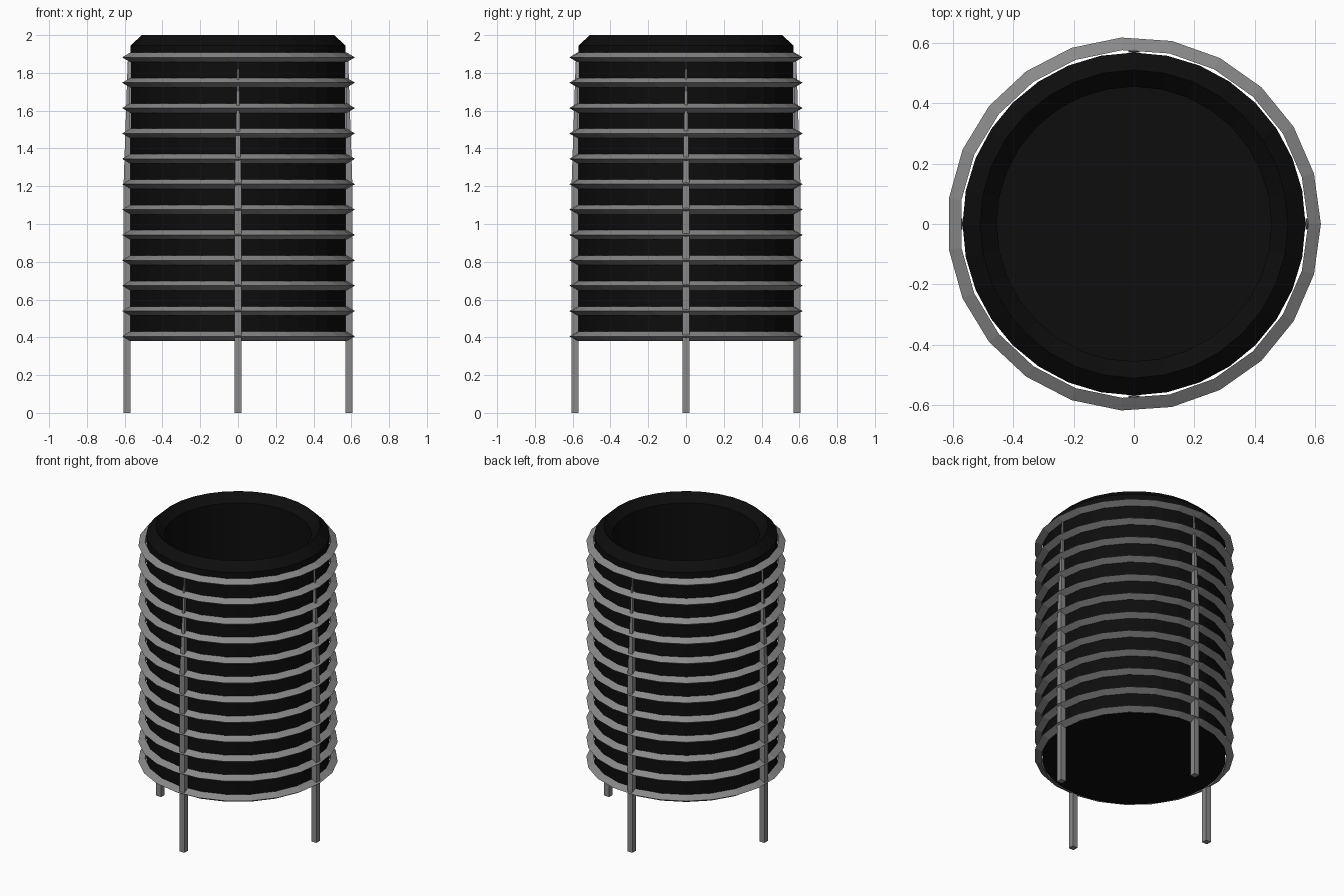
import bpy, bmesh
from math import cos, sin, pi

if "Cube" in bpy.data.objects:
    bpy.data.objects.remove(bpy.data.objects["Cube"])


def material(name, value):
    m = bpy.data.materials.new(name)
    m.diffuse_color = (value, value, value, 1)
    m.use_nodes = True
    m.node_tree.nodes["Principled BSDF"].inputs["Base Color"].default_value = m.diffuse_color
    return m


black = material("black", 0.004)
metal = material("dark_metal", 0.25)


def add_object(name, bm, mat):
    bmesh.ops.recalc_face_normals(bm, faces=bm.faces)
    me = bpy.data.meshes.new(name)
    bm.to_mesh(me)
    bm.free()
    me.materials.append(mat)
    ob = bpy.data.objects.new(name, me)
    bpy.context.collection.objects.link(ob)
    return ob


def lathe(name, profile, sides, mat, closed=False):
    """Revolve (radius, z) points; open profiles get end caps."""
    bm = bmesh.new()
    rows = [[bm.verts.new((r * cos(2 * pi * i / sides), r * sin(2 * pi * i / sides), z))
             for i in range(sides)] for r, z in profile]
    pairs = list(zip(rows, rows[1:]))
    if closed:
        pairs.append((rows[-1], rows[0]))
    for a, b in pairs:
        for i in range(sides):
            j = (i + 1) % sides
            bm.faces.new((a[i], a[j], b[j], b[i]))
    if not closed:
        bm.faces.new(rows[0])
        bm.faces.new(rows[-1])
    return add_object(name, bm, mat)


# Open vessel with a bevelled rim and hollow inside
lathe("vessel", [(0.568, 0.38), (0.568, 1.945), (0.51, 2.0), (0.455, 1.945), (0.455, 0.44)],
      32, black)

# Twelve hoops with a triangular section
for k in range(12):
    z = 0.405 + k * 0.1343
    lathe(f"hoop_{k + 1}", [(0.619, z), (0.577, z + 0.025), (0.577, z - 0.025)],
          23, metal, closed=True)

# Four square legs, thinning towards the top
for k in range(4):
    c, s = cos(k * pi / 2), sin(k * pi / 2)
    bm = bmesh.new()
    rows = []
    for z, inner, outer, half in [(0, 0.568, 0.606, 0.019), (1.2, 0.568, 0.606, 0.018),
                                  (1.86, 0.574, 0.584, 0.003)]:
        rows.append([bm.verts.new((r * c - t * s, r * s + t * c, z))
                     for r, t in ((inner, -half), (outer, -half), (outer, half), (inner, half))])
    for a, b in zip(rows, rows[1:]):
        for i in range(4):
            j = (i + 1) % 4
            bm.faces.new((a[i], a[j], b[j], b[i]))
    bm.faces.new(rows[0])
    bm.faces.new(rows[-1])
    add_object(f"leg_{k + 1}", bm, metal)
